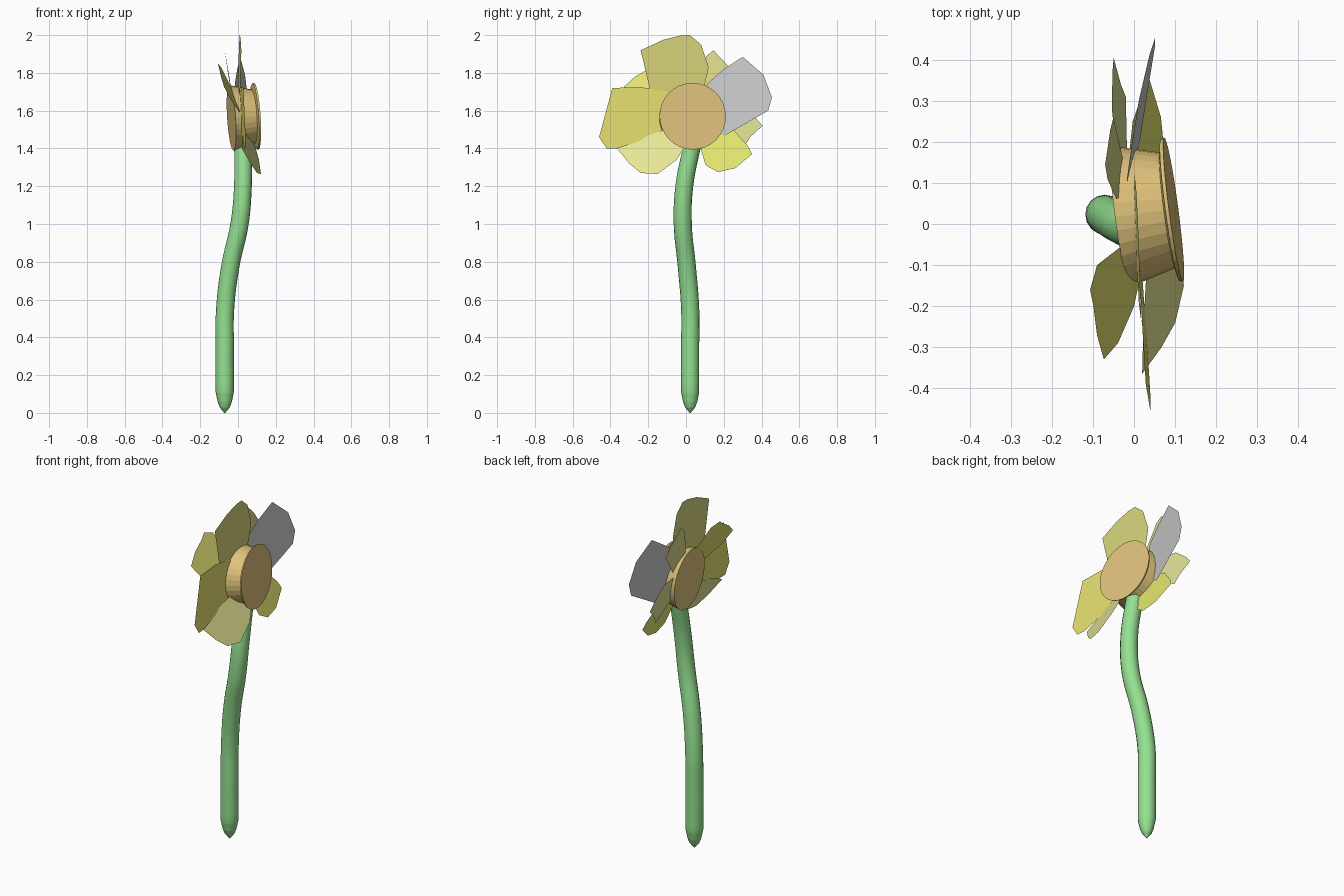
import bpy, bmesh, math
from mathutils import Vector

if "Cube" in bpy.data.objects:
    bpy.data.objects.remove(bpy.data.objects["Cube"])


def paint(obj, rgb):
    if rgb:
        m = bpy.data.materials.new(obj.name + "_colour")
        m.diffuse_color = (*rgb, 1)
        m.use_nodes = True
        m.node_tree.nodes["Principled BSDF"].inputs["Base Color"].default_value = m.diffuse_color
        obj.data.materials.append(m)


def mesh_object(name, bm, rgb):
    me = bpy.data.meshes.new(name)
    bm.to_mesh(me)
    bm.free()
    obj = bpy.data.objects.new(name, me)
    bpy.context.collection.objects.link(obj)
    paint(obj, rgb)
    return obj


# Stem: swept tube with a tapered root tip (x, y, z, radius)
path = [(-.07, .022, 0, .003), (-.07, .022, .03, .027), (-.07, .022, .06, .038),
        (-.07, .022, .11, .048), (-.07, .022, .35, .048), (-.068, .022, .55, .048),
        (-.04, .004, .78, .048), (.008, -.017, 1.0, .048), (.026, -.009, 1.2, .047),
        (.026, .03, 1.4, .046), (.025, .05, 1.48, .044)]
cu = bpy.data.curves.new("stem", 'CURVE')
cu.dimensions = '3D'
cu.bevel_depth = 1
cu.bevel_resolution = 6
cu.resolution_u = 6
cu.use_fill_caps = True
sp = cu.splines.new('BEZIER')
sp.bezier_points.add(len(path) - 1)
for p, (x, y, z, r) in zip(sp.bezier_points, path):
    p.co = (x, y, z)
    p.radius = r
    p.handle_left_type = p.handle_right_type = 'AUTO'
stem = bpy.data.objects.new("stem", cu)
bpy.context.collection.objects.link(stem)
bpy.context.view_layer.objects.active = stem
stem.select_set(True)
bpy.ops.object.convert(target='MESH')
stem = bpy.context.object
bpy.ops.object.shade_smooth_by_angle(angle=math.radians(40))
paint(stem, (.3, .75, .28))

# Flower head: lathed drum, narrowing forward to a flared front cap
axis = Vector((.99, .13, .065)).normalized()
u = axis.orthogonal().normalized()
v = axis.cross(u)
back = Vector((-.035, .018, 1.562))
profile = [(0, .174), (.118, .142), (.124, .174), (.133, .177)]
N = 32
bm = bmesh.new()
rings = []
for d, r in profile:
    rings.append([bm.verts.new(back + axis * d + r * (u * math.cos(t) + v * math.sin(t)))
                  for t in (2 * math.pi * i / N for i in range(N))])
for a, b in zip(rings, rings[1:]):
    for i in range(N):
        j = (i + 1) % N
        bm.faces.new((a[i], a[j], b[j], b[i]))
bm.faces.new(rings[0][::-1])
bm.faces.new(rings[-1])
mesh_object("flower_head", bm, (.75, .55, .2))


# Petals: flat sheets outlined in (y, z), tilted by x = c + a*dy + b*dz
def petal(name, rgb, c, a, b, outline):
    bm = bmesh.new()
    f = bm.faces.new([bm.verts.new((c + a * (y - .03) + b * (z - 1.57), y, z))
                      for y, z in outline])
    f.normal_update()
    if f.normal.x < 0:
        f.normal_flip()
    mesh_object(name, bm, rgb)


petal("petal_top", (.7, .67, .2), 0, -.04, .02,
      [(.06, 1.64), (.1, 1.74), (.12, 1.83), (.08, 1.95), (.02, 2.0), (-.03, 1.998),
       (-.12, 1.975), (-.24, 1.92), (-.19, 1.71), (-.05, 1.64)])
petal("petal_left", (.8, .75, .16), .008, -.06, -.03,
      [(-.07, 1.67), (-.095, 1.7), (-.24, 1.725), (-.39, 1.72), (-.46, 1.46),
       (-.42, 1.4), (-.365, 1.4), (-.13, 1.475), (-.05, 1.52)])
petal("petal_lower_left", (.79, .79, .3), .031, .209, -.42,
      [(-.06, 1.52), (-.25, 1.45), (-.365, 1.4), (-.3, 1.32), (-.24, 1.27),
       (-.15, 1.265), (-.05, 1.34), (-.01, 1.4), (.01, 1.49)])
petal("petal_lower_right", (.78, .79, .16), -.022, -.022, -.337,
      [(.07, 1.48), (.08, 1.39), (.105, 1.31), (.17, 1.275), (.26, 1.295),
       (.35, 1.37), (.33, 1.41), (.25, 1.5), (.12, 1.55)])
petal("petal_right_back", (.73, .75, .3), -.015, -.115, -.17,
      [(.12, 1.5), (.2, 1.47), (.31, 1.41), (.34, 1.46), (.405, 1.52),
       (.37, 1.56), (.28, 1.63), (.14, 1.63)])
petal("petal_right_grey", None, -.024, .19, -.05,
      [(.08, 1.66), (.115, 1.745), (.2, 1.82), (.3, 1.885), (.41, 1.79),
       (.455, 1.67), (.435, 1.6), (.2, 1.465), (.1, 1.56)])
petal("petal_upper_right_back", (.72, .7, .25), -.012, -.02, -.16,
      [(.07, 1.68), (.06, 1.76), (.11, 1.89), (.145, 1.92), (.23, 1.83),
       (.26, 1.78), (.16, 1.65)])
petal("petal_upper_left_back", (.76, .75, .17), .0445, .134, -.45,
      [(-.03, 1.65), (-.1, 1.83), (-.16, 1.85), (-.2, 1.82), (-.27, 1.78),
       (-.33, 1.725), (-.29, 1.66), (-.2, 1.6), (-.08, 1.58)])
